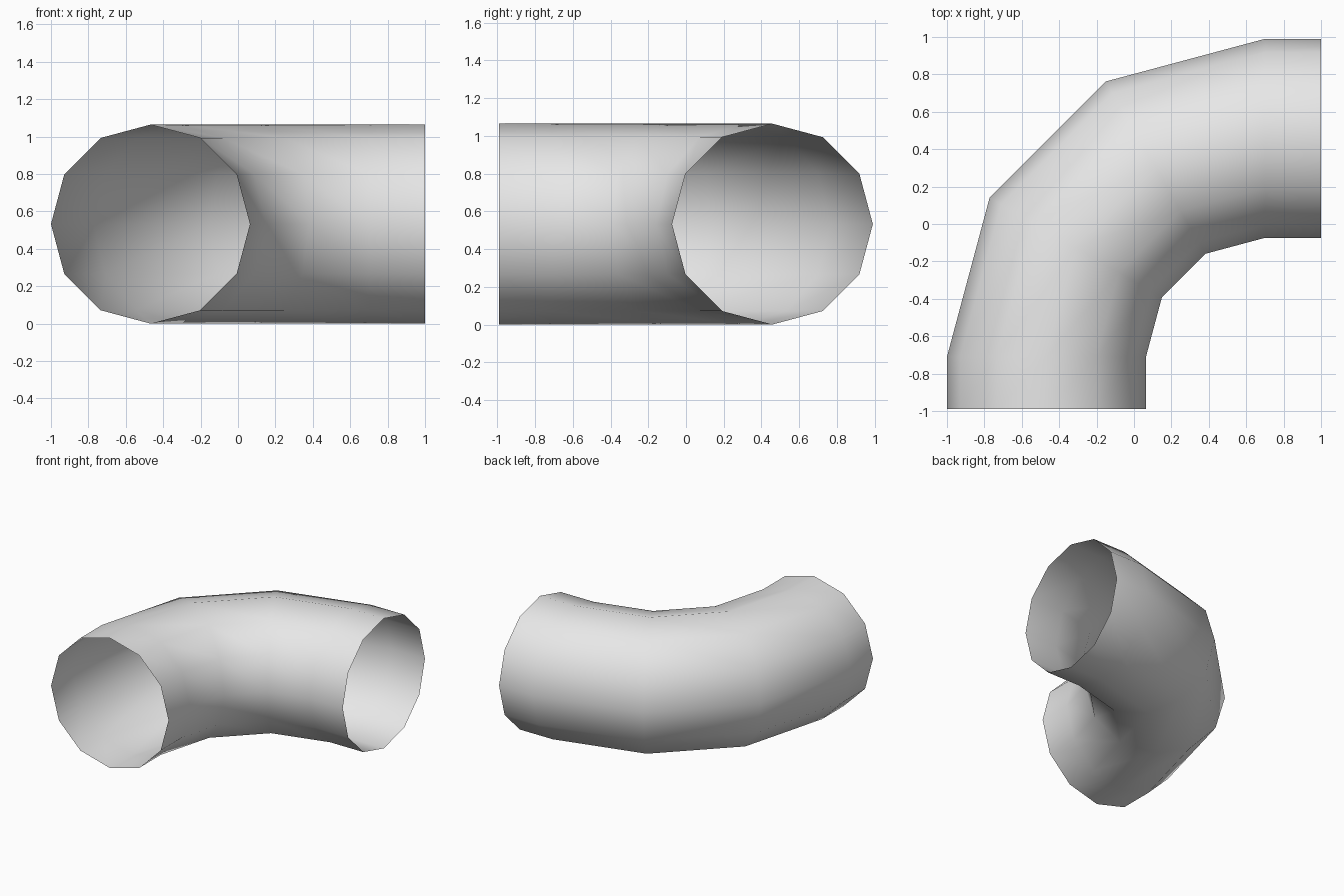
import bpy
import bmesh
import math

if "Cube" in bpy.data.objects:
    bpy.data.objects.remove(bpy.data.objects["Cube"])

SIDES = 12
R = 0.532                  # pipe radius
CX, CY = 0.70, -0.71       # bend centre
BEND = 1.168               # bend radius of the centre line

mat = bpy.data.materials.new("light grey")
mat.diffuse_color = (0.8, 0.8, 0.8, 1)
mat.use_nodes = True
mat.node_tree.nodes["Principled BSDF"].inputs["Base Color"].default_value = mat.diffuse_color

bm = bmesh.new()


def ring(angle, dx=0.0, dy=0.0):
    """Round section of the pipe, turned about the bend centre."""
    verts = []
    for i in range(SIDES):
        t = 2 * math.pi * i / SIDES
        d = BEND + R * math.cos(t)
        verts.append(bm.verts.new((CX - d * math.cos(angle) + dx,
                                   CY + d * math.sin(angle) + dy,
                                   R + R * math.sin(t))))
    return verts


# Straight end, four bend sections, straight end
rings = [ring(0, dy=-0.99 - CY)]
rings += [ring(math.radians(a)) for a in (0, 30, 60, 90)]
rings.append(ring(math.radians(90), dx=1.0 - CX))

# Open, single-walled pipe skin
for a, b in zip(rings, rings[1:]):
    for i in range(SIDES):
        j = (i + 1) % SIDES
        face = bm.faces.new((a[i], a[j], b[j], b[i]))
        face.smooth = True
bm.normal_update()

# Make the skin face outward
f = next(iter(bm.faces))
c = f.calc_center_median()
if f.normal.x * (c.x - (CX - BEND)) + f.normal.z * (c.z - R) < 0:
    bmesh.ops.reverse_faces(bm, faces=bm.faces[:])

mesh = bpy.data.meshes.new("pipe_elbow")
bm.to_mesh(mesh)
bm.free()
mesh.materials.append(mat)
obj = bpy.data.objects.new("pipe_elbow", mesh)
bpy.context.collection.objects.link(obj)
